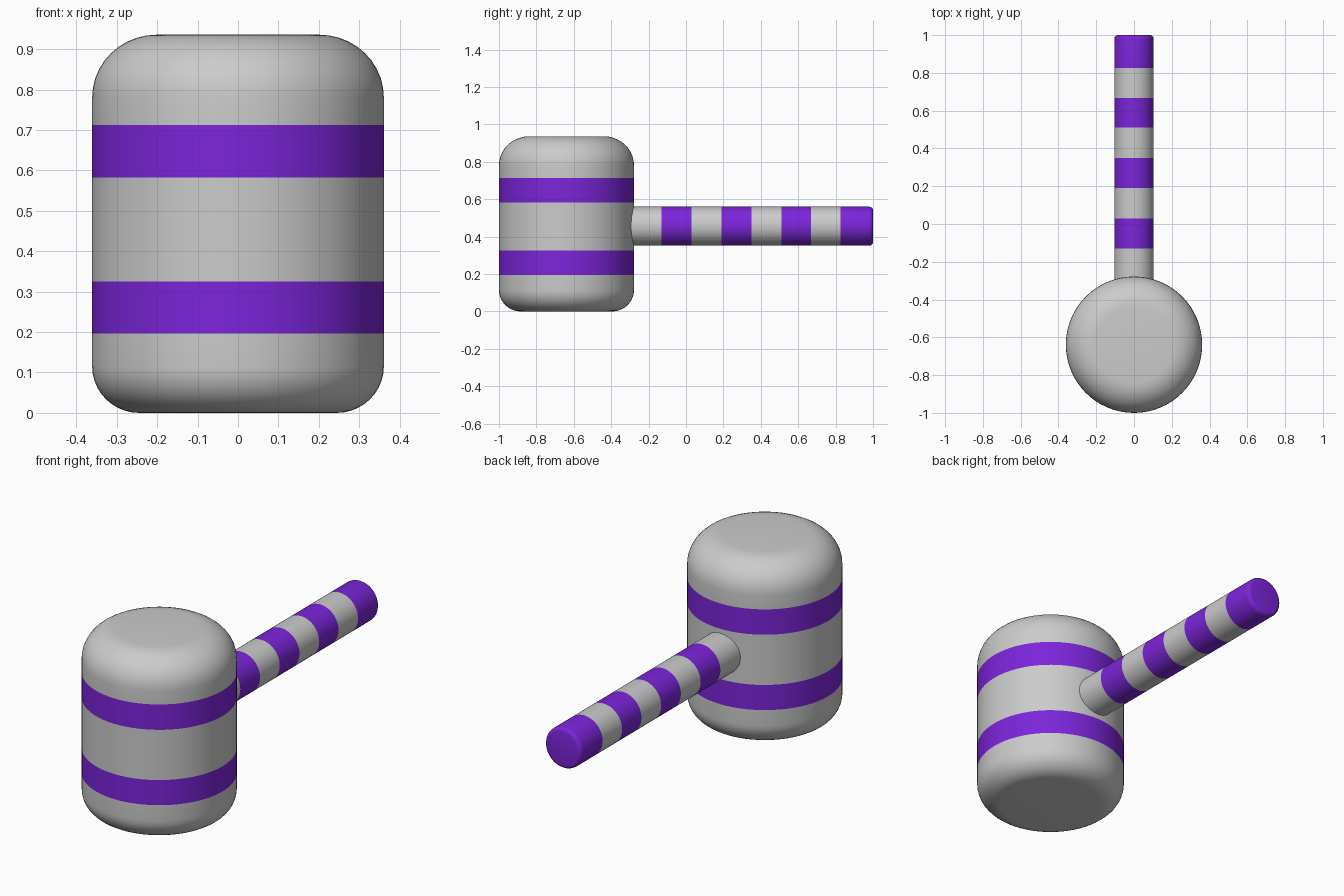
import bpy
import bmesh
from math import sin, cos, pi, radians

if "Cube" in bpy.data.objects:
    bpy.data.objects.remove(bpy.data.objects["Cube"])

SIDES = 64
purple = bpy.data.materials.new("purple")
purple.diffuse_color = (0.2, 0.018, 0.7, 1)
purple.use_nodes = True
purple.node_tree.nodes["Principled BSDF"].inputs["Base Color"].default_value = purple.diffuse_color


def lathe(name, profile, loc, rot=(0, 0, 0), colour=None, cap_start=False, cap_end=False):
    """Spin (radius, height) points, lowest first, about the local z axis."""
    bm = bmesh.new()
    rings = [[bm.verts.new((r * cos(2 * pi * i / SIDES), r * sin(2 * pi * i / SIDES), h))
              for i in range(SIDES)] for r, h in profile]
    for a, b in zip(rings, rings[1:]):
        for i in range(SIDES):
            j = (i + 1) % SIDES
            bm.faces.new((a[i], a[j], b[j], b[i]))
    if cap_start:
        bm.faces.new(rings[0][::-1])
    if cap_end:
        bm.faces.new(rings[-1])
    mesh = bpy.data.meshes.new(name)
    bm.to_mesh(mesh)
    bm.free()
    obj = bpy.data.objects.new(name, mesh)
    bpy.context.collection.objects.link(obj)
    obj.location, obj.rotation_euler = loc, rot
    if colour:
        mesh.materials.append(colour)
    bpy.ops.object.select_all(action='DESELECT')
    bpy.context.view_layer.objects.active = obj
    obj.select_set(True)
    bpy.ops.object.shade_smooth_by_angle(angle=radians(30))
    return obj


def arc(r, h, dr, dh, start, end, steps=10):
    """Elliptical corner centred on (r, h)."""
    angles = [radians(start + (end - start) * i / steps) for i in range(steps + 1)]
    return [(r + dr * cos(a), h + dh * sin(a)) for a in angles]


# Barrel-shaped head: rounded ends, two coloured bands
R, H = 0.361, 0.936
head = (0, -0.639, 0)
bottom = arc(R - 0.117, 0.115, 0.117, 0.115, -90, 0)
top = arc(R - 0.16, H - 0.155, 0.16, 0.155, 0, 90)
lathe("head_bottom", bottom + [(R, 0.196)], head, cap_start=True)
lathe("head_lower_band", [(R, 0.196), (R, 0.325)], head, colour=purple)
lathe("head_middle", [(R, 0.325), (R, 0.583)], head)
lathe("head_upper_band", [(R, 0.583), (R, 0.713)], head, colour=purple)
lathe("head_top", [(R, 0.713)] + top, head, cap_end=True)

# Handle: alternating plain and coloured sections running back along y
r = 0.104
cuts = [-0.31, -0.13, 0.03, 0.19, 0.35, 0.51, 0.667, 0.825]
for i, (a, b) in enumerate(zip(cuts, cuts[1:])):
    lathe(f"handle_section_{i + 1}", [(r, a), (r, b)], (0, 0, 0.456), (-pi / 2, 0, 0),
          colour=purple if i % 2 else None)

# Handle tip with a small rounded edge
tip = arc(r - 0.018, 0.98, 0.018, 0.02, 0, 90, 4)
lathe("handle_tip", [(r, cuts[-1])] + tip, (0, 0, 0.456), (-pi / 2, 0, 0),
      colour=purple, cap_end=True)
